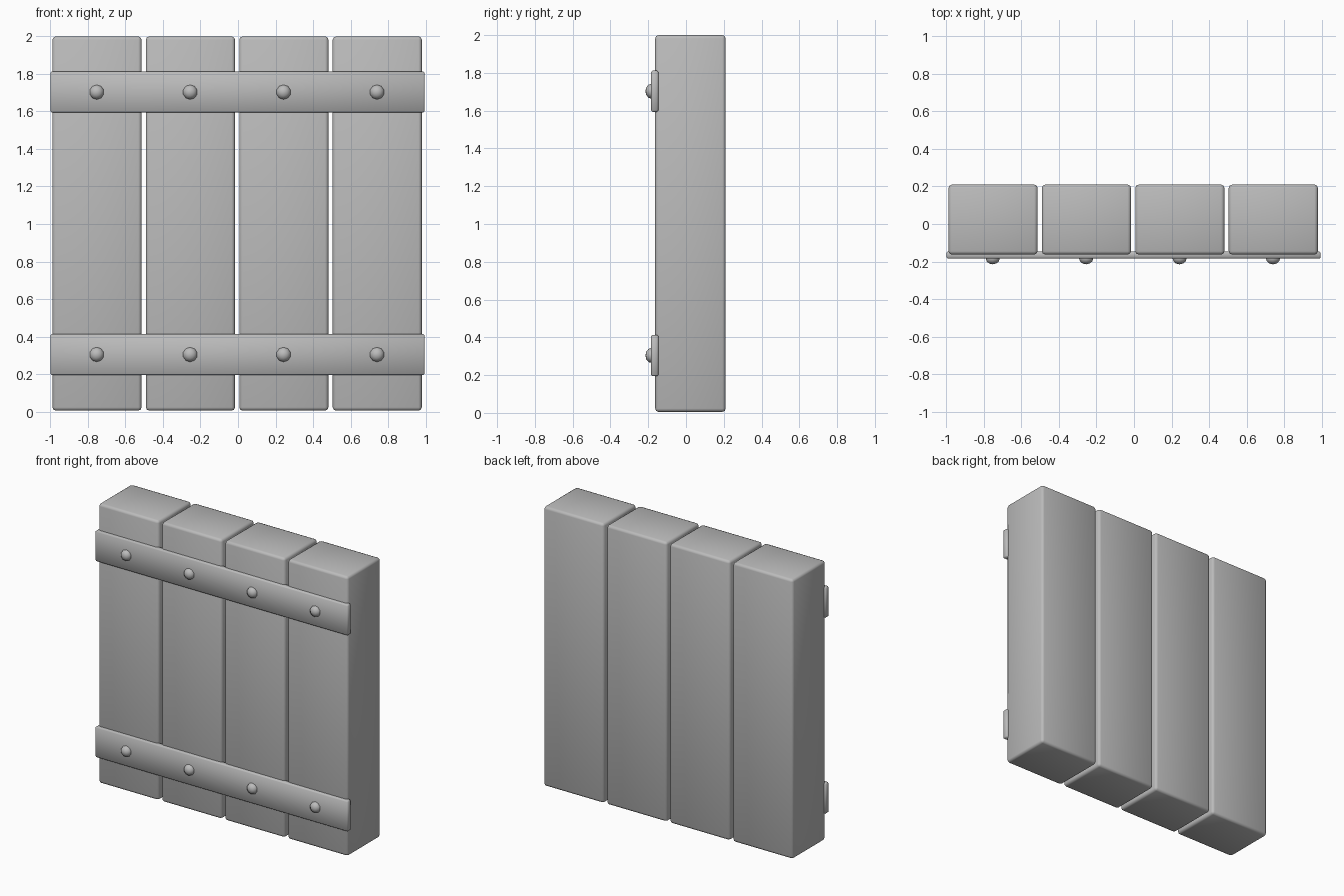
import bpy
import math

cube = bpy.data.objects.get("Cube")
if cube:
    bpy.data.objects.remove(cube, do_unlink=True)

grey = bpy.data.materials.new("plain_grey")
grey.use_nodes = True
colour = (0.5, 0.5, 0.5, 1)
grey.diffuse_color = colour
grey.node_tree.nodes["Principled BSDF"].inputs["Base Color"].default_value = colour


def finish(obj, name):
    obj.name = name
    obj.data.materials.append(grey)
    bpy.ops.object.shade_smooth()


def rounded_box(name, low, high, bevel, segments):
    centre = [(a + b) / 2 for a, b in zip(low, high)]
    bpy.ops.mesh.primitive_cube_add(size=1, location=centre)
    obj = bpy.context.object
    obj.scale = [b - a for a, b in zip(low, high)]
    bpy.ops.object.transform_apply(location=False, rotation=False, scale=True)
    mod = obj.modifiers.new("soft_edges", "BEVEL")
    mod.width = bevel
    mod.segments = segments
    finish(obj, name)
    return obj


# Four upright planks
pitch = 0.498
for i in range(4):
    x = -0.989 + i * pitch
    rounded_box(f"plank_{i + 1}", (x, -0.163, 0.005), (x + 0.475, 0.21, 2.0), 0.018, 2)

# Two cross straps, each with a row of domed rivets
for label, z in (("lower", 0.304), ("upper", 1.703)):
    rounded_box(f"{label}_strap", (-1, -0.185, z - 0.109), (0.995, -0.146, z + 0.109), 0.007, 1)
    for i in range(4):
        bpy.ops.mesh.primitive_uv_sphere_add(
            segments=10, ring_count=6, radius=1,
            location=(-0.753 + i * pitch, -0.182, z), rotation=(math.pi / 2, 0, 0))
        rivet = bpy.context.object
        rivet.scale = (0.04, 0.04, 0.033)
        bpy.ops.object.transform_apply(location=False, rotation=True, scale=True)
        finish(rivet, f"{label}_rivet_{i + 1}")
